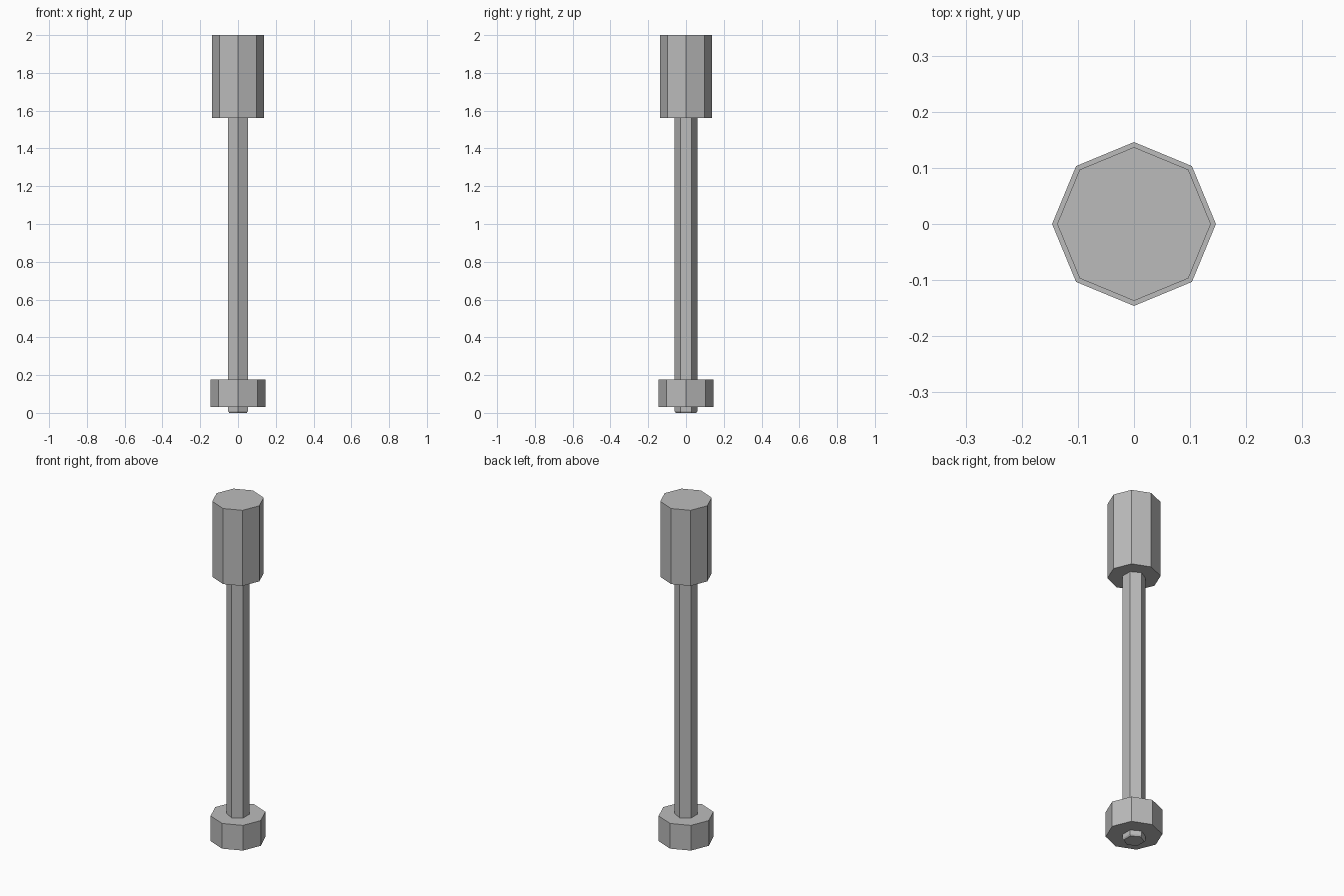
import bpy, math

cube = bpy.data.objects.get("Cube")
if cube:
    bpy.data.objects.remove(cube, do_unlink=True)

grey = bpy.data.materials.new("steel_grey")
grey.use_nodes = True
colour = (0.5, 0.5, 0.5, 1)
grey.diffuse_color = colour
grey.node_tree.nodes["Principled BSDF"].inputs["Base Color"].default_value = colour


def prism(name, sides, radius, bottom, top, turn=0):
    """Flat-sided upright prism with its first corner at the given turn."""
    bpy.ops.mesh.primitive_cylinder_add(
        vertices=sides, radius=radius, depth=top - bottom,
        location=(0, 0, (top + bottom) / 2), rotation=(0, 0, turn))
    part = bpy.context.object
    part.name = name
    part.data.materials.append(grey)
    return part


# Hexagonal rod, narrowed slightly at its lower tip
rod = prism("rod", 6, 0.06, 0.008, 1.60)
bpy.ops.mesh.primitive_cone_add(vertices=6, radius1=0.054, radius2=0.06,
                                depth=0.008, location=(0, 0, 0.004))
tip = bpy.context.object
tip.name = "rod_tip"
tip.data.materials.append(grey)

# Octagonal head and lower nut
prism("head", 8, 0.137, 1.562, 2.0)
prism("nut", 8, 0.146, 0.032, 0.178)
